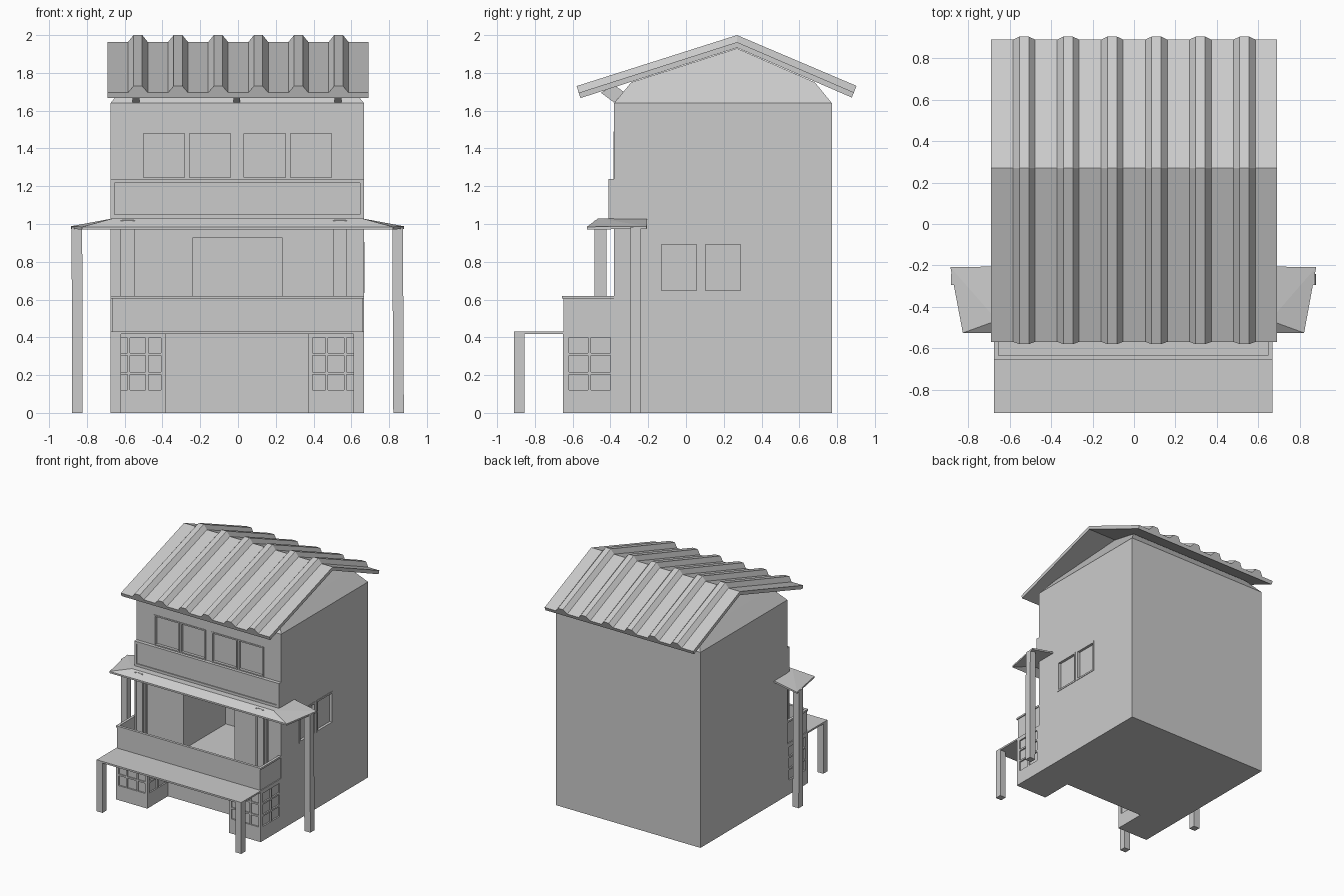
import bpy, bmesh
from mathutils import Vector

if "Cube" in bpy.data.objects:
    bpy.data.objects.remove(bpy.data.objects["Cube"])

X0, X1 = -0.675, 0.667      # side walls
YF, YB = -0.38, 0.772       # front and back walls


def finish(name, bm):
    bmesh.ops.recalc_face_normals(bm, faces=bm.faces)
    me = bpy.data.meshes.new(name)
    bm.to_mesh(me)
    bm.free()
    ob = bpy.data.objects.new(name, me)
    bpy.context.collection.objects.link(ob)
    return ob


def add_box(bm, x0, x1, y0, y1, z0, z1):
    v = [bm.verts.new((x, y, z)) for z in (z0, z1)
         for x, y in ((x0, y0), (x1, y0), (x1, y1), (x0, y1))]
    for f in ((0, 1, 2, 3), (4, 5, 6, 7), (0, 1, 5, 4), (1, 2, 6, 5), (2, 3, 7, 6), (3, 0, 4, 7)):
        bm.faces.new([v[i] for i in f])


def boxes(name, specs):
    bm = bmesh.new()
    for s in specs:
        add_box(bm, *s)
    return finish(name, bm)


def loft(name, rings):
    """Join equal closed rings of points and cap both ends."""
    bm = bmesh.new()
    vs = [[bm.verts.new(p) for p in r] for r in rings]
    n = len(rings[0])
    for a, b in zip(vs, vs[1:]):
        for i in range(n):
            j = (i + 1) % n
            bm.faces.new((a[i], a[j], b[j], b[i]))
    bm.faces.new(vs[0])
    bm.faces.new(vs[-1])
    return finish(name, bm)


def frame(a0, a1, z0, z1, t, d0, d1, side=False):
    """Four bars round a rectangle, on the front or on a side wall."""
    rects = [(a0, a1, z0, z0 + t), (a0, a1, z1 - t, z1),
             (a0, a0 + t, z0 + t, z1 - t), (a1 - t, a1, z0 + t, z1 - t)]
    return [(d0, d1, a, b, c, d) if side else (a, b, d0, d1, c, d) for a, b, c, d in rects]


# House body with the door room and window recesses cut out
front_win = [(-0.51, -0.272), (-0.268, -0.03), (0.022, 0.262), (0.266, 0.506)]
side_win = [(-0.145, 0.07), (0.09, 0.302)]
body = boxes("house_body", [(X0, X1, YF, YB, 0, 1.64)])
cuts = [(-0.24, 0.235, YF - 0.1, 0.18, 0.432, 0.925)]
cuts += [(a + 0.008, b - 0.008, YF - 0.1, YF + 0.018, 1.243, 1.482) for a, b in front_win]
cuts += [(X1 - 0.018, X1 + 0.1, a + 0.01, b - 0.01, 0.645, 0.895) for a, b in side_win]
cutter = boxes("wall_cutter", cuts)
cutter.hide_render = True
mod = body.modifiers.new("openings", 'BOOLEAN')
mod.operation, mod.solver, mod.object = 'DIFFERENCE', 'EXACT', cutter
bpy.context.view_layer.objects.active = body
bpy.ops.object.modifier_apply(modifier=mod.name)
bpy.data.objects.remove(cutter)

# Window frames
for i, (a, b) in enumerate(front_win):
    boxes(f"upper_window_frame_{i + 1}", frame(a, b, 1.235, 1.49, 0.011, YF - 0.005, YF + 0.018))
for i, (a, b) in enumerate(side_win):
    boxes(f"side_window_frame_{i + 1}",
          frame(a, b, 0.635, 0.905, 0.014, X1 - 0.018, X1 + 0.004, True))

# Attic with inward sloping sides under the roof
bm = bmesh.new()
for z, d in ((1.64, 0), (1.75, 0.09)):
    for x in (X0 + d, X1 - d):
        for y in (YF + d, YB - d):
            bm.verts.new((x, y, z))
for x in (X0 + 0.24, X1 - 0.24):
    bm.verts.new((x, 0.27, 1.93))
bmesh.ops.convex_hull(bm, input=bm.verts)
finish("attic", bm)

# Ribbed roof: cross-section swept from front eave over ridge to back eave
section = [(-0.69, 0)]
for i in range(6):
    c = -0.53 + 0.2125 * i
    section += [(c - 0.053, 0), (c - 0.023, 1), (c + 0.023, 1), (c + 0.053, 0)]
section.append((0.69, 0))
rings = []
for y, z, n in ((-0.568, 1.695, Vector((0, -0.30, 0.95))),
                (0.27, 1.963, Vector((0, 0, 1))),
                (0.889, 1.697, Vector((0, 0.38, 0.92)))):
    base = Vector((0, y, z))
    ring = [base + n * (0.037 * h) + Vector((x, 0, 0)) for x, h in section]
    ring += [base - n * 0.03 + Vector((x, 0, 0)) for x in (0.69, -0.69)]
    rings.append(ring)
loft("ribbed_roof", rings)

# Eave brackets
for name, x in (("left", -0.54), ("middle", -0.007), ("right", 0.53)):
    prof = [(-0.45, 1.695), (YF, 1.642), (YF + 0.05, 1.70), (YF, 1.735)]
    loft(f"eave_bracket_{name}", [[(x + s, y, z) for y, z in prof] for s in (-0.018, 0.018)])

# Blank board below the upper windows
boxes("front_board", [(X0, X1, -0.402, YF, 1.03, 1.237)]
      + frame(X0, X1, 1.03, 1.237, 0.021, -0.41, -0.402))

# Wide canopy with down-sloping ends and front
def canopy_ring(dz):
    return [(-0.885, -0.208, 0.988 + dz), (-0.66, -0.205, 1.03 + dz), (0.655, -0.205, 1.03 + dz),
            (0.878, -0.208, 0.988 + dz), (0.82, -0.525, 0.985 + dz), (-0.825, -0.525, 0.985 + dz)]


bm = bmesh.new()
layers = []
for dz in (0, -0.014):
    outer = [bm.verts.new(p) for p in canopy_ring(dz)]
    inner = [bm.verts.new((x, -0.465, 1.03 + dz)) for x in (-0.66, 0.655)]
    a, b, c, d, e, f = outer
    l, r = inner
    for face in ((b, c, r, l), (l, r, e, f), (a, b, l), (a, l, f), (c, d, r), (d, e, r)):
        bm.faces.new(face)
    layers.append(outer)
for i in range(6):
    j = (i + 1) % 6
    bm.faces.new((layers[0][i], layers[0][j], layers[1][j], layers[1][i]))
finish("canopy", bm)

# Canopy side posts, leaning slightly
for name, xb, xt in (("left", -0.85, -0.853), ("right", 0.85, 0.845)):
    loft(f"canopy_post_{name}",
         [[(x + dx, y, z) for dx, y in ((-0.028, -0.295), (0.028, -0.295), (0.028, -0.24), (-0.028, -0.24))]
          for x, z in ((xb, 0), (xt, 0.985))])

# Balcony: floor, thin parapet walls and rim
bx0, bx1, by, t = -0.667, 0.66, -0.648, 0.014
boxes("balcony", [
    (bx0, bx1, by, YF, 0.425, 0.437),
    (bx0, bx1, by, by + t, 0.437, 0.605),
    (bx0, bx0 + t, by + t, YF, 0.437, 0.605),
    (bx1 - t, bx1, by + t, YF, 0.437, 0.605),
    (bx0 - 0.008, bx1 + 0.008, by - 0.008, by + t, 0.605, 0.62),
    (bx0 - 0.008, bx0 + t, by + t, YF, 0.605, 0.62),
    (bx1 - t, bx1 + 0.008, by + t, YF, 0.605, 0.62)])

# Balcony columns with raised corner strips
for name, x in (("left", -0.583), ("right", 0.54)):
    parts = [(x - 0.032, x + 0.032, -0.48, -0.427, 0.43, 1.02)]
    for sx in (-1, 1):
        for sy in (-1, 1):
            cx, cy = x + sx * 0.031, -0.4535 + sy * 0.025
            parts.append((cx - 0.007, cx + 0.007, cy - 0.007, cy + 0.007, 0.43, 1.018))
    boxes(f"balcony_column_{name}", parts)

# Low porch roof and its posts
boxes("porch_roof", [(X0, X1, -0.91, YF, 0.417, 0.431)])
for name, x in (("left", X0), ("right", X1 - 0.055)):
    boxes(f"porch_post_{name}", [(x, x + 0.055, -0.91, -0.856, 0, 0.418)])

# Shop bays either side of the entrance, with lattice windows
for name, a, b, out in (("left", X0, -0.385, X0), ("right", 0.372, X1, X1)):
    d = 0.012
    inn = b if name == "left" else a
    yf = -0.652
    boxes(f"bay_{name}", [(a, b, yf, YF, 0, 0.1),
                          (a + d, b - d, yf + d, YF, 0.1, 0.418)])
    bars = frame(a, b, 0.1, 0.418, 0.022, yf, yf + d)
    for k in (1, 2):
        x = a + (b - a) * k / 3
        bars.append((x - 0.007, x + 0.007, yf + 0.003, yf + d, 0.122, 0.396))
    for z in (0.21, 0.31):
        bars.append((a + 0.022, b - 0.022, yf + 0.003, yf + d, z - 0.007, z + 0.007))
    for x in (out, inn):
        s0, s1 = (x, x + d) if x == a else (x - d, x)
        bars += frame(yf + d, YF, 0.1, 0.418, 0.02, s0, s1, True)
        bars.append((s0, s1, -0.518, -0.504, 0.12, 0.398))
        for z in (0.21, 0.31):
            bars.append((s0, s1, yf + 0.032, YF - 0.02, z - 0.007, z + 0.007))
    boxes(f"bay_lattice_{name}", bars)
